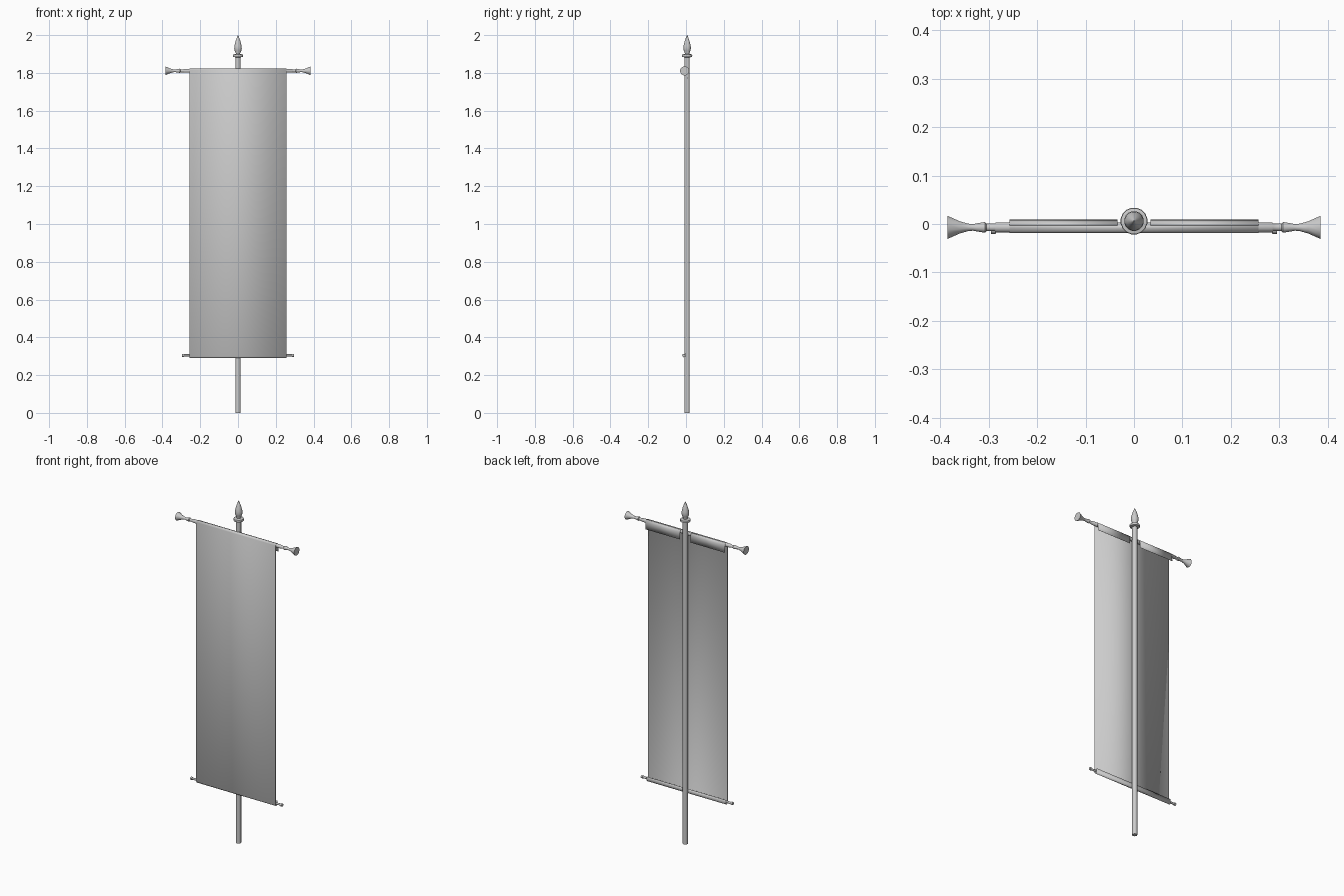
import bpy, bmesh, math
from mathutils import Matrix

if "Cube" in bpy.data.objects:
    bpy.data.objects.remove(bpy.data.objects["Cube"])

POLE_Y, BAR_Y = 0.006, -0.007


def finish(name, bm, smooth=True):
    bmesh.ops.recalc_face_normals(bm, faces=bm.faces[:])
    me = bpy.data.meshes.new(name)
    bm.to_mesh(me)
    bm.free()
    ob = bpy.data.objects.new(name, me)
    bpy.context.collection.objects.link(ob)
    if smooth:
        bpy.ops.object.select_all(action='DESELECT')
        ob.select_set(True)
        bpy.context.view_layer.objects.active = ob
        bpy.ops.object.shade_smooth_by_angle(angle=math.radians(40))
    return ob


def lathe(name, profile, sides, matrix):
    """Revolve (radius, height) points about z, cap both ends, then place."""
    bm = bmesh.new()
    rings = []
    for r, h in profile:
        rings.append([bm.verts.new((r * math.cos(a), r * math.sin(a), h))
                      for a in (2 * math.pi * (i + 0.5) / sides for i in range(sides))])
    for a, b in zip(rings, rings[1:]):
        for i in range(sides):
            j = (i + 1) % sides
            bm.faces.new((a[i], a[j], b[j], b[i]))
    bm.faces.new(rings[0])
    bm.faces.new(rings[-1])
    bmesh.ops.transform(bm, matrix=matrix, verts=bm.verts[:])
    return finish(name, bm)


def strip(bm, profile, x0, x1):
    """Sweep a (y, z) profile from x0 to x1 as a cloth sheet."""
    rows = [(bm.verts.new((x0, y, z)), bm.verts.new((x1, y, z))) for y, z in profile]
    for (a, b), (c, d) in zip(rows, rows[1:]):
        bm.faces.new((a, b, d, c))


def mirrored(half):
    return [(r, -h) for r, h in reversed(half)] + half


# upright pole, collar and spear-shaped finial
up = Matrix.Translation((0, POLE_Y, 0))
lathe("pole", [(0.014, 0), (0.014, 1.89)], 12, up)
lathe("pole_collar", [(0.014, 1.882), (0.027, 1.885), (0.028, 1.891),
                      (0.027, 1.897), (0.014, 1.90)], 16, up)
lathe("finial", [(0.012, 1.898), (0.012, 1.904), (0.018, 1.918), (0.0205, 1.93),
                 (0.019, 1.945), (0.014, 1.965), (0.007, 1.985), (0.001, 2.0)], 16, up)

# crossbar with flared ends
side = Matrix.Rotation(math.pi / 2, 4, 'Y')
bar = Matrix.Translation((0, BAR_Y, 1.811)) @ side
lathe("crossbar", mirrored([(0.0105, 0.285), (0.008, 0.288), (0.008, 0.305),
                            (0.0115, 0.308), (0.0105, 0.314), (0.007, 0.333),
                            (0.008, 0.343), (0.013, 0.36), (0.0245, 0.385)]), 12, bar)

# bottom rod with small end knobs
low = Matrix.Translation((0, -0.012, 0.305)) @ side
lathe("bottom_rod", mirrored([(0.006, 0.285), (0.0085, 0.286), (0.0085, 0.296)]), 10, low)

# banner cloth: hem round the bottom rod, front sheet, fold over the crossbar
bm = bmesh.new()
strip(bm, [(-0.004, 0.318), (-0.004, 0.298), (-0.008, 0.291), (-0.014, 0.291),
           (-0.0185, 0.298), (-0.0185, 1.814), (-0.015, 1.820),
           (-0.008, 1.8225), (-0.003, 1.822)], -0.257, 0.257)
# rear flap, split either side of the pole
for s in (-1, 1):
    strip(bm, [(-0.003, 1.822), (0.003, 1.818), (0.007, 1.810), (0.009, 1.77)],
          s * 0.034, s * 0.257)
bmesh.ops.remove_doubles(bm, verts=bm.verts[:], dist=1e-5)
cloth = finish("banner_cloth", bm)
mod = cloth.modifiers.new("thickness", 'SOLIDIFY')
mod.thickness = 0.001
mod.offset = 0
